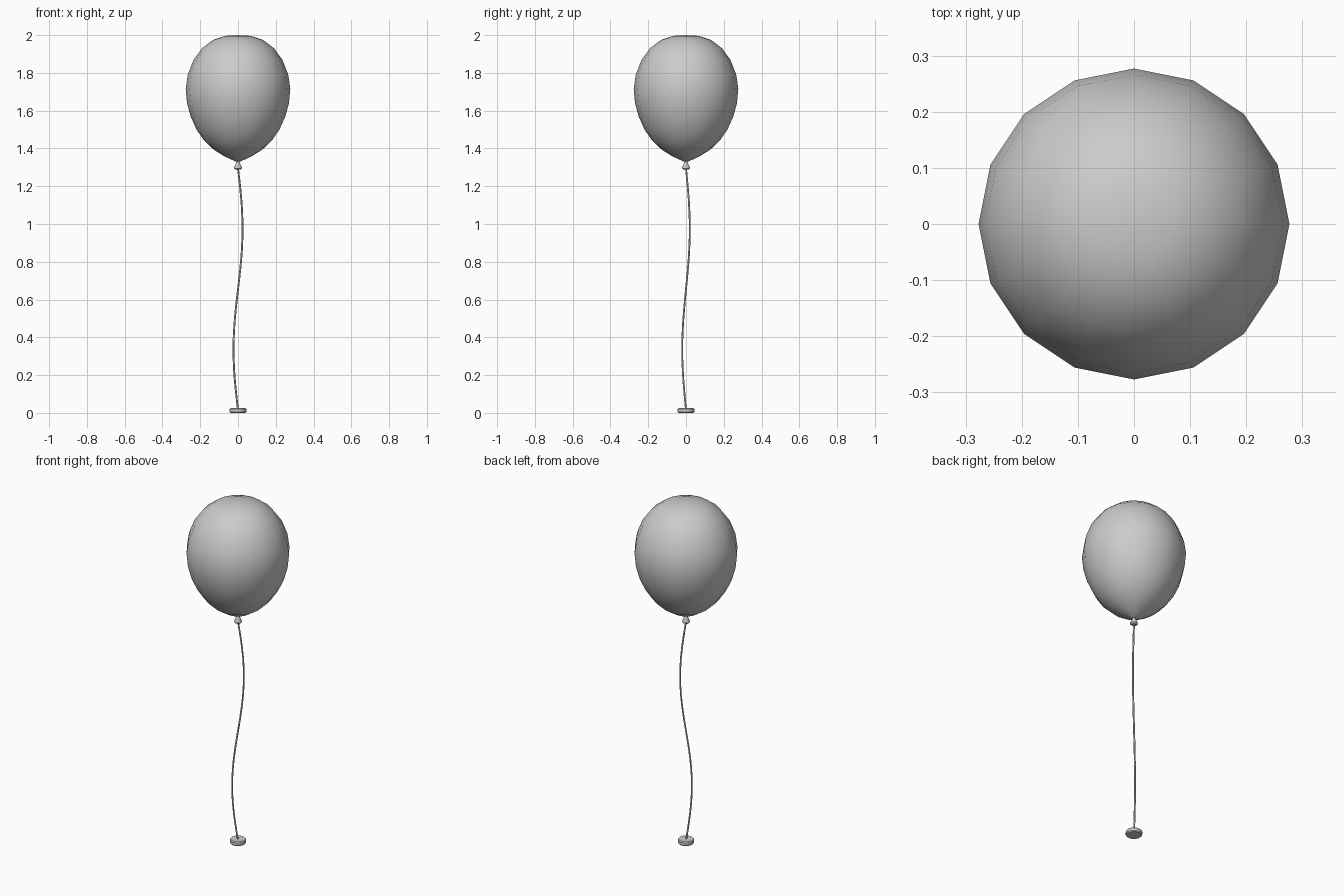
import bpy, bmesh, math

if "Cube" in bpy.data.objects:
    bpy.data.objects.remove(bpy.data.objects["Cube"])


def lathe(name, profile, sides, angle):
    """Revolve (radius, z) points about z; radius 0 makes a pole."""
    bm = bmesh.new()
    rings = []
    for r, z in profile:
        if r == 0:
            rings.append([bm.verts.new((0, 0, z))] * sides)
        else:
            rings.append([bm.verts.new((r * math.cos(2 * math.pi * i / sides),
                                        r * math.sin(2 * math.pi * i / sides), z))
                          for i in range(sides)])
    for a, b in zip(rings, rings[1:]):
        for i in range(sides):
            j = (i + 1) % sides
            bm.faces.new(list(dict.fromkeys((a[i], a[j], b[j], b[i]))))
    bmesh.ops.recalc_face_normals(bm, faces=bm.faces)
    me = bpy.data.meshes.new(name)
    bm.to_mesh(me)
    bm.free()
    ob = bpy.data.objects.new(name, me)
    bpy.context.collection.objects.link(ob)
    bpy.context.view_layer.objects.active = ob
    ob.select_set(True)
    bpy.ops.object.shade_smooth_by_angle(angle=math.radians(angle))
    ob.select_set(False)
    return ob


# Inflated body, tapering to the neck
lathe("balloon", [(0, 1.328), (0.018, 1.333), (0.07, 1.357), (0.128, 1.393),
                  (0.18, 1.442), (0.22, 1.501), (0.25, 1.567), (0.27, 1.64),
                  (0.277, 1.715), (0.266, 1.79), (0.236, 1.868), (0.19, 1.931),
                  (0.132, 1.975), (0.068, 1.996), (0, 2.0)], 16, 60)

# Tied neck flaring downwards
lathe("knot", [(0, 1.288), (0.014, 1.288), (0.021, 1.295), (0.02, 1.302),
               (0.009, 1.325), (0.008, 1.335), (0, 1.335)], 12, 40)

# Wavy string
curve = bpy.data.curves.new("string", "CURVE")
curve.dimensions = "3D"
curve.bevel_depth = 0.005
curve.bevel_resolution = 1
curve.use_fill_caps = True
spline = curve.splines.new("POLY")
n = 24
spline.points.add(n)
for i, p in enumerate(spline.points):
    t = i / n
    s = -math.sin(2 * math.pi * t)
    p.co = (0.024 * s, 0.02 * s, 0.015 + 1.28 * t, 1)
bpy.context.collection.objects.link(bpy.data.objects.new("string", curve))

# Round weight on the ground
lathe("weight", [(0, 0), (0.04, 0), (0.044, 0.005), (0.044, 0.02),
                 (0.04, 0.025), (0, 0.025)], 16, 30)
